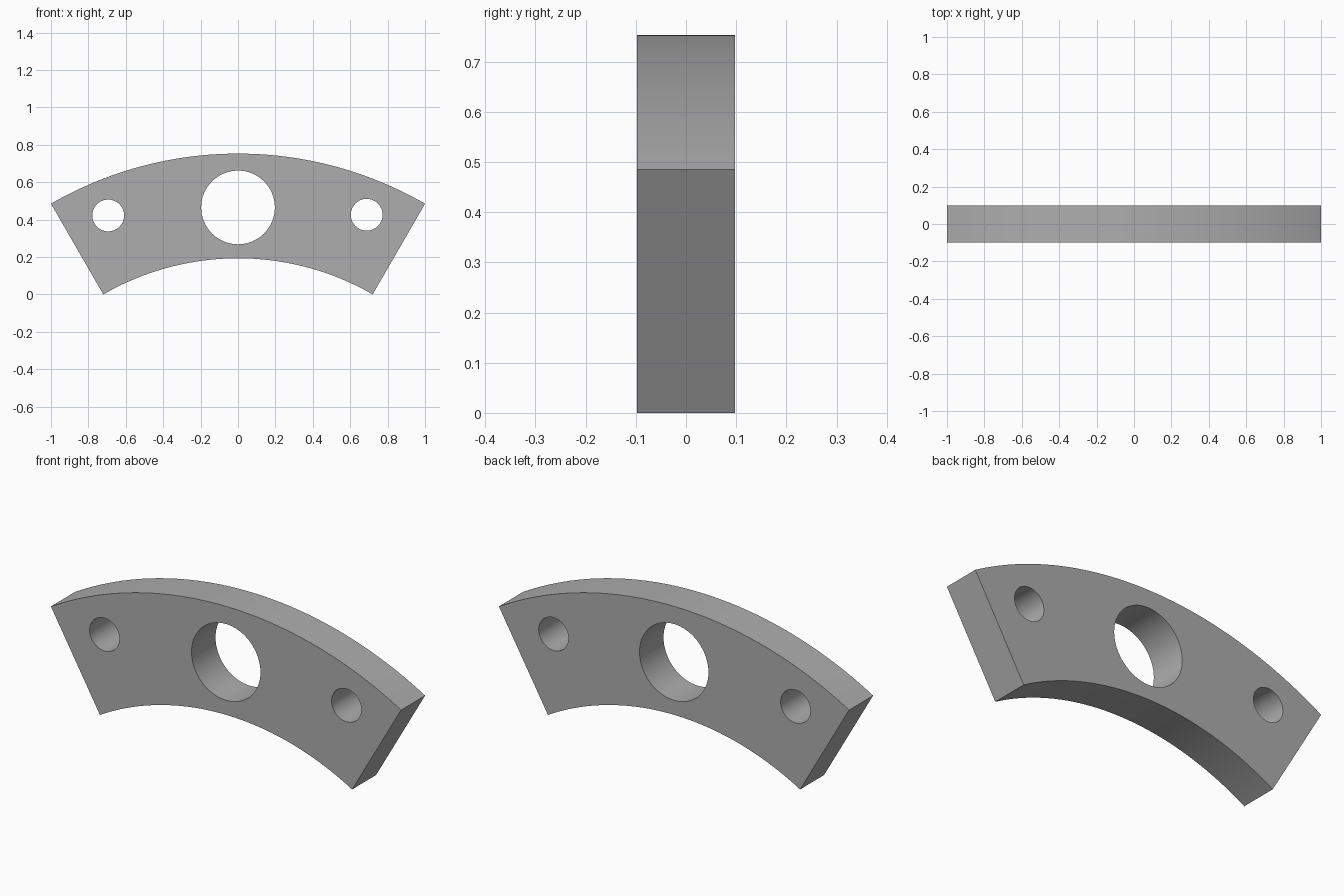
import bpy
import bmesh
from math import sin, cos, radians, pi
from mathutils import Matrix, Vector

if "Cube" in bpy.data.objects:
    bpy.data.objects.remove(bpy.data.objects["Cube"])

OUTER, INNER = 2.0, 1.44
HALF_ANGLE = radians(30)
HALF_DEPTH = 0.098
CENTRE_Z = -INNER * cos(HALF_ANGLE)
STEPS = 64

grey = bpy.data.materials.new("plain grey")
grey.use_nodes = True
colour = (0.42, 0.42, 0.42, 1)
grey.diffuse_color = colour
grey.node_tree.nodes["Principled BSDF"].inputs["Base Color"].default_value = colour


def add_object(name, bm):
    bmesh.ops.recalc_face_normals(bm, faces=bm.faces)
    mesh = bpy.data.meshes.new(name)
    bm.to_mesh(mesh)
    bm.free()
    mesh.materials.append(grey)
    obj = bpy.data.objects.new(name, mesh)
    bpy.context.collection.objects.link(obj)
    return obj


def arc(radius):
    angles = [HALF_ANGLE * (2 * i / STEPS - 1) for i in range(STEPS + 1)]
    return [Vector((radius * sin(a), -HALF_DEPTH, CENTRE_Z + radius * cos(a))) for a in angles]


# Curved plate: ring sector extruded through its depth
bm = bmesh.new()
outline = arc(OUTER) + arc(INNER)[::-1]
face = bm.faces.new([bm.verts.new(p) for p in outline])
result = bmesh.ops.extrude_face_region(bm, geom=[face])
moved = [g for g in result["geom"] if isinstance(g, bmesh.types.BMVert)]
bmesh.ops.translate(bm, verts=moved, vec=(0, 2 * HALF_DEPTH, 0))
plate = add_object("curved_plate", bm)

# Through holes: one large in the middle, one small near each end
bpy.context.view_layer.objects.active = plate
plate.select_set(True)
for x, z, radius in ((0, 0.465, 0.197), (-0.694, 0.422, 0.085), (0.688, 0.426, 0.085)):
    bm = bmesh.new()
    place = Matrix.Translation((x, 0, z)) @ Matrix.Rotation(pi / 2, 4, "X")
    bmesh.ops.create_cone(bm, cap_ends=True, segments=STEPS, radius1=radius,
                          radius2=radius, depth=4 * HALF_DEPTH, matrix=place)
    cutter = add_object("hole_cutter", bm)
    cutter.hide_render = True
    cut = plate.modifiers.new("hole", "BOOLEAN")
    cut.operation = "DIFFERENCE"
    cut.solver = "EXACT"
    cut.object = cutter
    bpy.ops.object.modifier_apply(modifier=cut.name)
    bpy.data.objects.remove(cutter)

# Smooth curved walls with crisp rims
bpy.ops.object.shade_smooth_by_angle(angle=radians(30))
